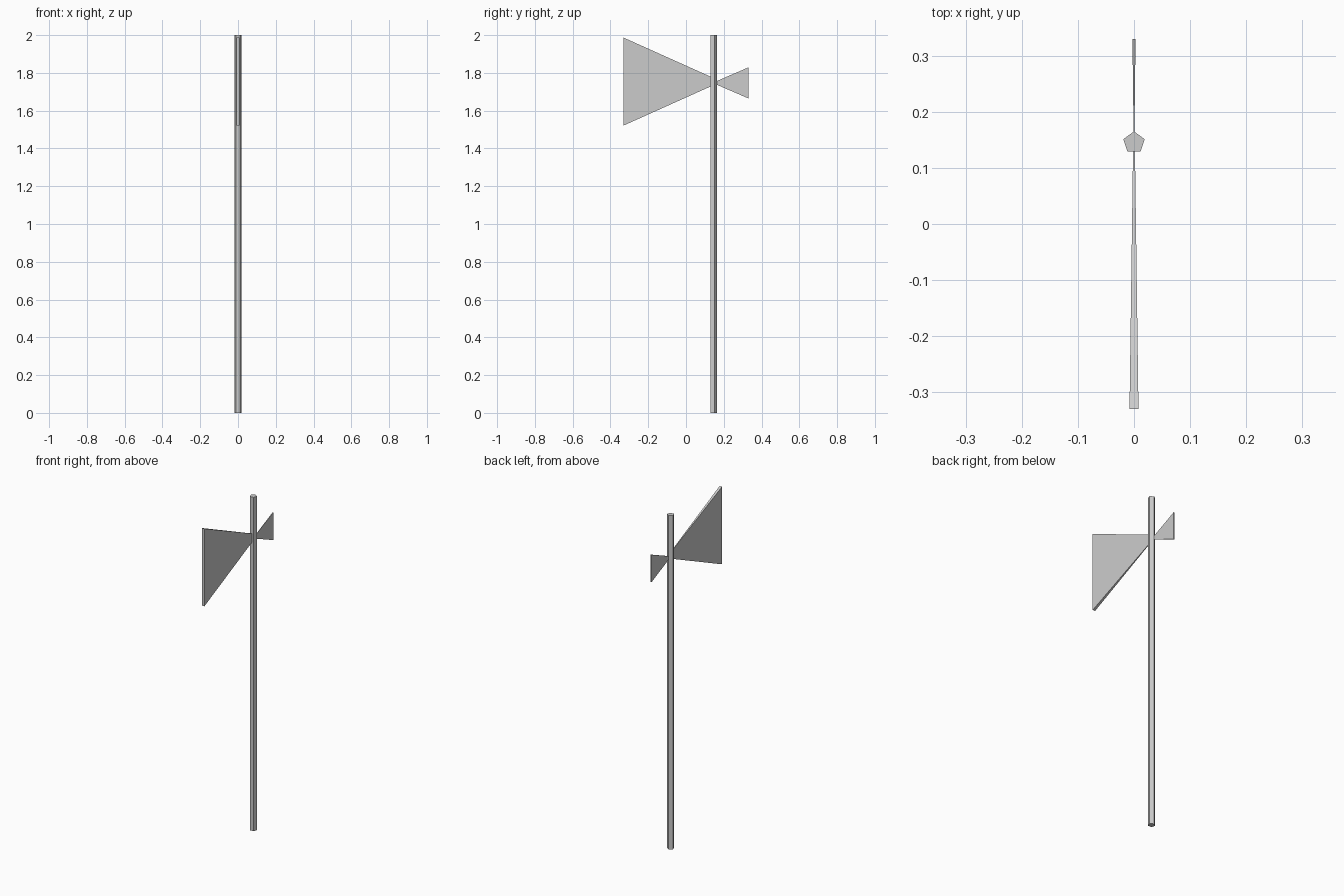
import bpy, bmesh, math

if "Cube" in bpy.data.objects:
    bpy.data.objects.remove(bpy.data.objects["Cube"])

POLE_Y = 0.145


def make_object(name, bm):
    bmesh.ops.recalc_face_normals(bm, faces=bm.faces)
    mesh = bpy.data.meshes.new(name)
    bm.to_mesh(mesh)
    bm.free()
    obj = bpy.data.objects.new(name, mesh)
    bpy.context.collection.objects.link(obj)
    return obj


def tapered_blade(name, outer, inner, z):
    """Flared blade; each end is (y, half thickness, half height)."""
    bm = bmesh.new()
    rings = []
    for y, hx, hz in (outer, inner):
        rings.append([bm.verts.new((sx * hx, y, z + sz * hz))
                      for sx, sz in ((-1, -1), (1, -1), (1, 1), (-1, 1))])
    a, b = rings
    bm.faces.new(a)
    bm.faces.new(b)
    for i in range(4):
        j = (i + 1) % 4
        bm.faces.new((a[i], a[j], b[j], b[i]))
    return make_object(name, bm)


# Five-sided shaft with one corner pointing to the back
bm = bmesh.new()
radius = 0.02
ring = [bm.verts.new((radius * math.cos(t), POLE_Y + radius * math.sin(t), 0))
        for t in (math.pi / 2 + i * math.tau / 5 for i in range(5))]
base = bm.faces.new(ring)
top = bmesh.ops.extrude_face_region(bm, geom=[base], use_keep_orig=True)
bmesh.ops.translate(bm, vec=(0, 0, 2),
                    verts=[g for g in top["geom"] if isinstance(g, bmesh.types.BMVert)])
make_object("shaft", bm)

# Large front blade and small rear blade, both narrowing into the shaft
tapered_blade("front_blade", (-0.33, 0.008, 0.2325), (0.148, 0.0015, 0.018), 1.754)
tapered_blade("rear_blade", (0.33, 0.0028, 0.082), (0.152, 0.0006, 0.005), 1.747)
